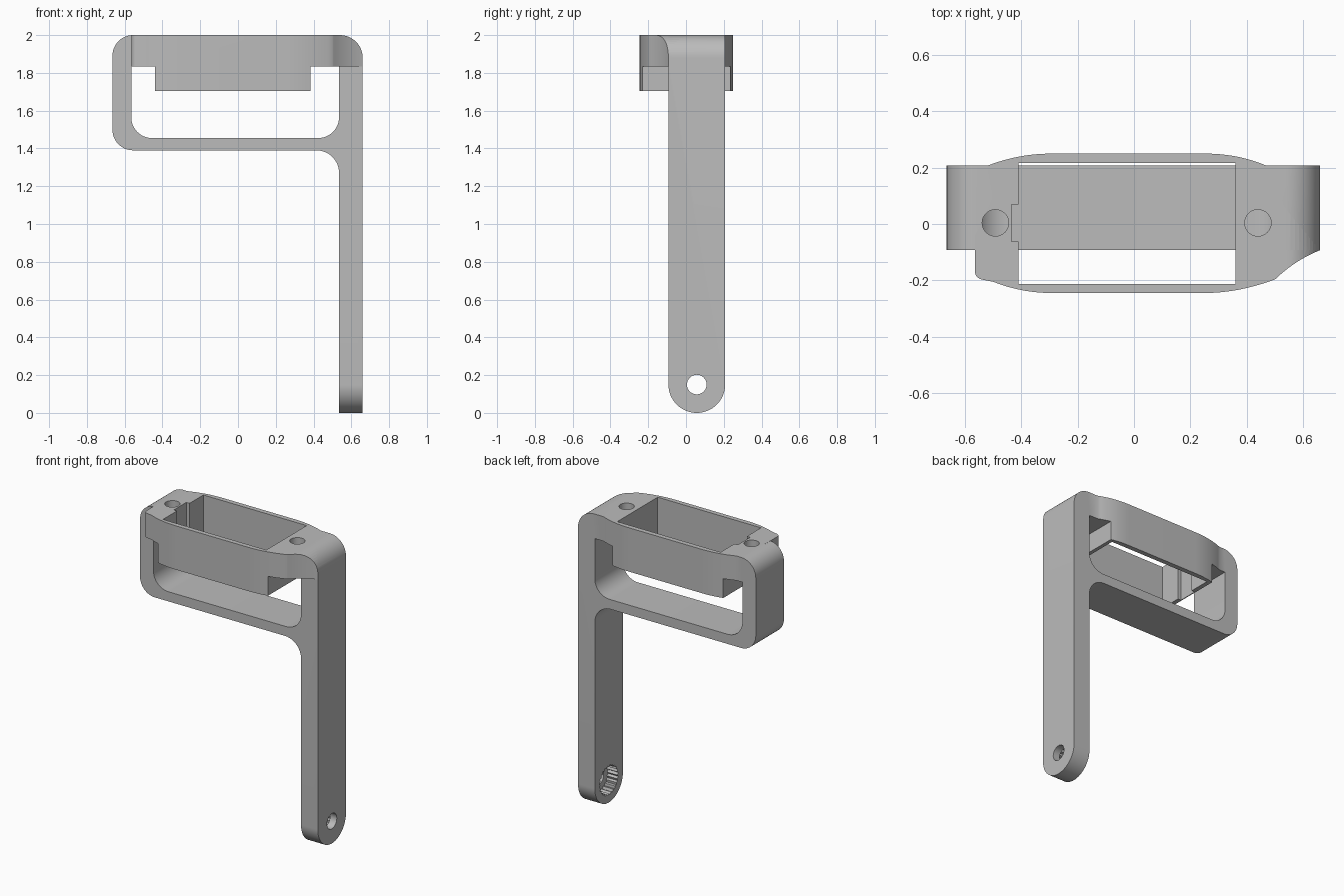
import bpy, bmesh
from math import sin, cos, tan, pi
from mathutils import Vector

cube = bpy.data.objects.get("Cube")
if cube:
    bpy.data.objects.remove(cube, do_unlink=True)

grey = bpy.data.materials.new("light_grey")
grey.use_nodes = True
grey.diffuse_color = (0.5, 0.5, 0.5, 1)
grey.node_tree.nodes["Principled BSDF"].inputs["Base Color"].default_value = (0.5, 0.5, 0.5, 1)


def rounded(corners, steps=12):
    """Outline from (x, y, radius) corners."""
    out = []
    for i, (x, y, r) in enumerate(corners):
        p = Vector((x, y))
        if r == 0:
            out.append(p)
            continue
        a = (Vector(corners[i - 1][:2]) - p).normalized()
        b = (Vector(corners[(i + 1) % len(corners)][:2]) - p).normalized()
        half = a.angle(b) / 2
        t = r / tan(half)
        c = p + (a + b).normalized() * r / sin(half)
        start, end = p + a * t - c, p + b * t - c
        turn = pi - 2 * half
        for k in range(steps + 1):
            s = k / steps
            out.append(c + (start * sin((1 - s) * turn) + end * sin(s * turn)) / sin(turn))
    return out


def bend(a, c, b, steps=12):
    """Quadratic curve from a to b pulled towards c."""
    a, b, c = Vector(a), Vector(b), Vector(c)
    return [a * (1 - s) ** 2 + c * 2 * s * (1 - s) + b * s * s
            for s in (k / steps for k in range(steps + 1))]


def circle(x, y, r, n=32):
    return [(x + r * cos(2 * pi * k / n), y + r * sin(2 * pi * k / n)) for k in range(n)]


def rect(x0, x1, y0, y1):
    return [(x0, y0), (x1, y0), (x1, y1), (x0, y1)]


def prism(name, outline, axis, lo, hi):
    """Extrude a 2D outline along the named axis."""
    place = {"x": lambda u, v: (lo, u, v),
             "y": lambda u, v: (u, lo, v),
             "z": lambda u, v: (u, v, lo)}[axis]
    bm = bmesh.new()
    face = bm.faces.new([bm.verts.new(place(u, v)) for u, v in outline])
    res = bmesh.ops.extrude_face_region(bm, geom=[face])
    shift = Vector([(hi - lo) * (axis == n) for n in "xyz"])
    bmesh.ops.translate(bm, vec=shift, verts=[g for g in res["geom"] if isinstance(g, bmesh.types.BMVert)])
    bmesh.ops.recalc_face_normals(bm, faces=bm.faces)
    mesh = bpy.data.meshes.new(name)
    bm.to_mesh(mesh)
    bm.free()
    mesh.materials.append(grey)
    obj = bpy.data.objects.new(name, mesh)
    bpy.context.collection.objects.link(obj)
    return obj


def combine(target, other, operation):
    """Apply a boolean and discard the helper."""
    mod = target.modifiers.new("cut", "BOOLEAN")
    mod.operation, mod.solver, mod.object = operation, "EXACT", other
    bpy.ops.object.select_all(action="DESELECT")
    bpy.context.view_layer.objects.active = target
    target.select_set(True)
    bpy.ops.object.modifier_apply(modifier=mod.name)
    bpy.data.objects.remove(other, do_unlink=True)


LEFT, RIGHT, TOP = -0.665, 0.66, 2.0
ARM, PLATE = 0.535, 1.835
FRONT, BACK = -0.093, 0.207
PIVOT = ((FRONT + BACK) / 2, 0.15)

# Loop frame with the long arm
bracket = prism("servo_bracket", rounded([
    (LEFT, TOP, 0.11), (LEFT, 1.39, 0.11), (ARM, 1.39, 0.12),
    (ARM, 0, 0), (RIGHT, 0, 0), (RIGHT, TOP, 0.12)]), "y", -0.4, 0.4)
combine(bracket, prism("window", rounded([
    (-0.565, PLATE, 0), (-0.565, 1.455, 0.11), (ARM, 1.455, 0.11), (ARM, PLATE, 0)]),
    "y", -0.5, 0.5), "DIFFERENCE")
combine(bracket, prism("rounded_end", rounded([
    (FRONT, 2.2, 0), (FRONT, 0, 0.1499), (BACK, 0, 0.1499), (BACK, 2.2, 0)], 20),
    "x", -1, 1), "INTERSECT")

# Bulging holder around the motor pocket
footprint = (
    rounded([(-0.5, 0.1, 0), (-0.565, FRONT + 0.05, 0), (-0.565, -0.192, 0.03), (-0.53, -0.199, 0)], 5)
    + bend((-0.5, -0.205), (-0.4, -0.245), (-0.29, -0.245))
    + bend((0.25, -0.245), (0.37, -0.245), (0.5, -0.197))
    + bend((0.505, -0.193), (0.57, -0.13), (RIGHT, FRONT))
    + [Vector((0.5, 0.1))]
    + bend((0.47, BACK), (0.37, 0.25), (0.25, 0.25))
    + bend((-0.29, 0.25), (-0.41, 0.25), (-0.52, BACK)))
holder = prism("holder", footprint, "z", PLATE, TOP)
combine(holder, prism("corner_shape", rounded([
    (-1, 2.0, 0), (-1, 1, 0), (RIGHT, 1, 0), (RIGHT, TOP, 0.12)]), "y", -0.5, 0.5), "INTERSECT")
skirt = prism("skirt", footprint, "z", 1.705, 1.9)
combine(skirt, prism("skirt_span", rect(-0.44, 0.385, -0.5, 0.5), "z", 1.5, 2.2), "INTERSECT")
combine(holder, skirt, "UNION")
combine(bracket, holder, "UNION")

# Motor pocket, cable notch and screw holes
combine(bracket, prism("pocket", [
    (-0.41, -0.213), (0.36, -0.213), (0.36, 0.217), (-0.41, 0.217),
    (-0.41, 0.07), (-0.434, 0.07), (-0.434, -0.063), (-0.41, -0.063)],
    "z", 1.6, 2.2), "DIFFERENCE")
for x in (-0.492, 0.44):
    combine(bracket, prism("screw_hole", circle(x, 0.004, 0.047), "z", 1.75, 2.2), "DIFFERENCE")

# Pivot hole and toothed socket in the arm
combine(bracket, prism("pivot_hole", circle(*PIVOT, 0.052), "x", 0.4, 0.8), "DIFFERENCE")
teeth = 24
spline = []
for k in range(2 * teeth):
    r = 0.102 if k % 2 else 0.09
    a = pi * k / teeth
    spline.append((PIVOT[0] + r * cos(a), PIVOT[1] + r * sin(a)))
combine(bracket, prism("toothed_socket", spline, "x", 0.4, 0.61), "DIFFERENCE")

bpy.ops.object.select_all(action="DESELECT")
bracket.select_set(True)
bpy.context.view_layer.objects.active = bracket
bpy.ops.object.shade_smooth_by_angle(angle=pi / 6)
